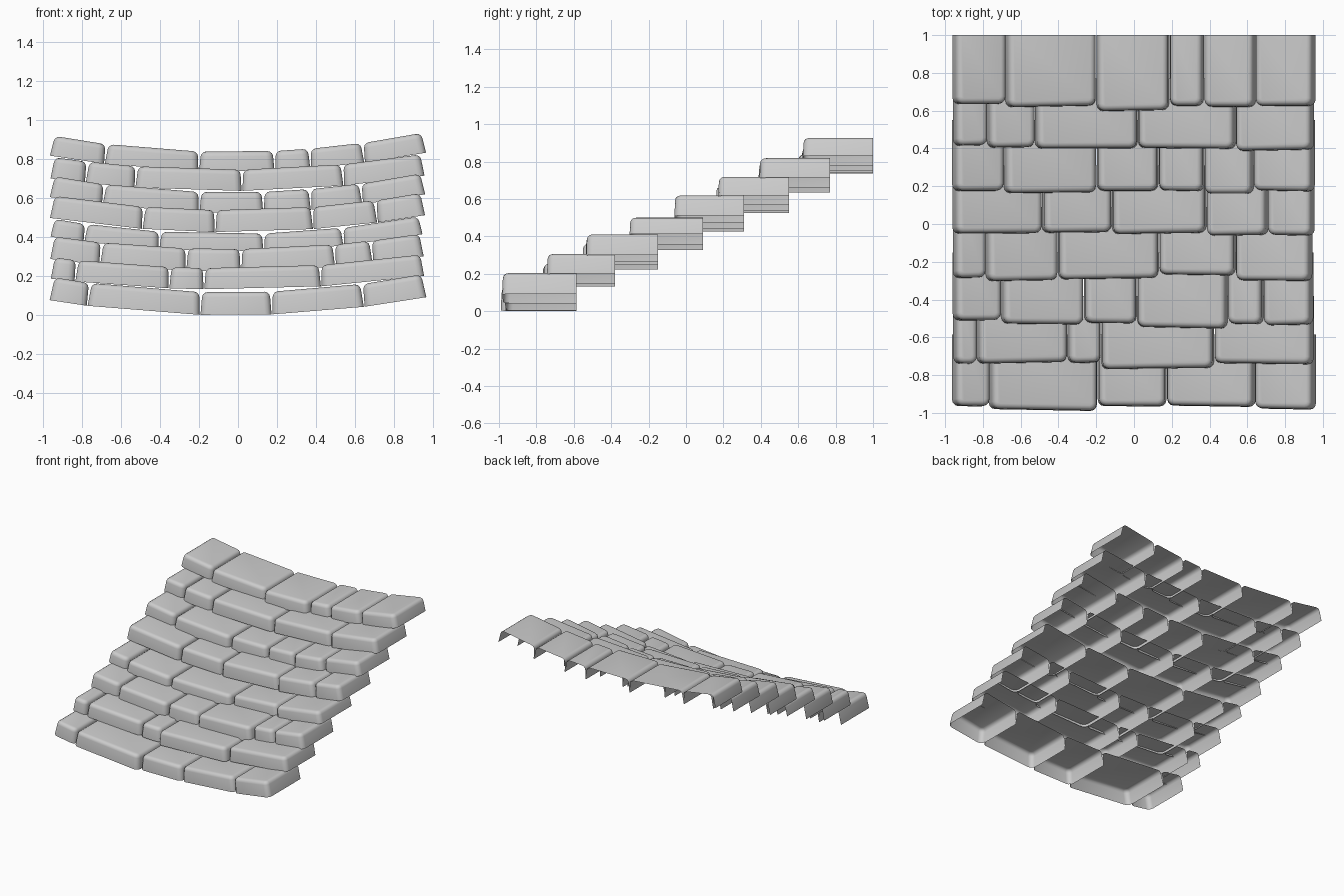
import bpy, bmesh, random

if "Cube" in bpy.data.objects:
    bpy.data.objects.remove(bpy.data.objects["Cube"])

random.seed(4)

# Per row: top height mid-row, sag curvature, thickness, back edge y,
# stone boundaries along x, front edge y of each stone
ROWS = [
    (.116, .095, .116, -.585, (-.945, -.755, -.19, .17, .632, .945), (-.965, -.985, -.965, -.965, -.98)),
    (.240, .070, .108, -.38, (-.945, -.822, -.348, -.172, .42, .94), (-.74, -.735, -.735, -.765, -.74)),
    (.338, .080, .114, -.15, (-.945, -.695, -.262, .015, .49, .678, .935), (-.51, -.53, -.525, -.55, -.53, -.535)),
    (.415, .095, .090, .09, (-.945, -.775, -.398, .13, .532, .93), (-.285, -.30, -.29, -.27, -.30)),
    (.537, .090, .112, .31, (-.945, -.48, -.115, .378, .70, .94), (-.05, -.045, -.05, -.06, -.06)),
    (.628, .100, .105, .55, (-.945, -.68, -.195, .128, .367, .625, .94), (.175, .165, .175, .175, .16, .175)),
    (.744, .080, .108, .77, (-.945, -.768, -.518, .02, .532, .94), (.415, .405, .40, .40, .39)),
    (.835, .100, .100, 1.0, (-.945, -.67, -.197, .185, .365, .635, .945), (.635, .622, .60, .625, .62, .625)),
]


def stone(name, x0, x1, front, back, z_mid, sag, thick):
    """Shell following the sagging row: open below and behind, rounded in front and on top."""
    bm = bmesh.new()
    skew = random.uniform(-.012, .012)
    c = {}
    for i, x in enumerate((x0, x1)):
        slope = 2 * sag * x
        top = z_mid + sag * x * x + .008 * x
        inset = -.006 if i else .006              # top is a little narrower than the foot
        for j in (0, 1):
            y = back if j else front + (skew if i else -skew) * (x1 - x0)
            c[i, j, 1] = bm.verts.new((x + inset, y + (0 if j else .004), top))
            c[i, j, 0] = bm.verts.new((x + slope * thick, y, top - thick))
    # front, left, right and top walls
    for quad in (
        ((0, 0, 0), (1, 0, 0), (1, 0, 1), (0, 0, 1)),
        ((0, 1, 0), (0, 0, 0), (0, 0, 1), (0, 1, 1)),
        ((1, 0, 0), (1, 1, 0), (1, 1, 1), (1, 0, 1)),
        ((0, 0, 1), (1, 0, 1), (1, 1, 1), (0, 1, 1)),
    ):
        bm.faces.new([c[k] for k in quad])
    # Round the upright front corners, then the rim of the top
    uprights = [bm.edges.get((c[i, 0, 0], c[i, 0, 1])) for i in (0, 1)]
    bmesh.ops.bevel(bm, geom=uprights, offset=.035, segments=3, profile=.5,
                    affect='EDGES', clamp_overlap=True)
    bm.normal_update()
    top_face = max(bm.faces, key=lambda f: f.normal.z)
    rim = [e for e in top_face.edges if len(e.link_faces) == 2]
    bmesh.ops.bevel(bm, geom=rim, offset=.026, segments=3, profile=.5,
                    affect='EDGES', clamp_overlap=True)
    me = bpy.data.meshes.new(name)
    bm.to_mesh(me)
    bm.free()
    ob = bpy.data.objects.new(name, me)
    bpy.context.collection.objects.link(ob)
    ob.select_set(True)
    bpy.context.view_layer.objects.active = ob


# Overlapping rows of stones climbing from front to back
for r, (z, sag, thick, back, xs, fronts) in enumerate(ROWS, 1):
    for s, front in enumerate(fronts):
        stone(f"stone_row{r}_{s + 1}", xs[s] + .002, xs[s + 1] - .002,
              front, back, z, sag, thick)

bpy.ops.object.shade_smooth_by_angle(angle=0.7)
